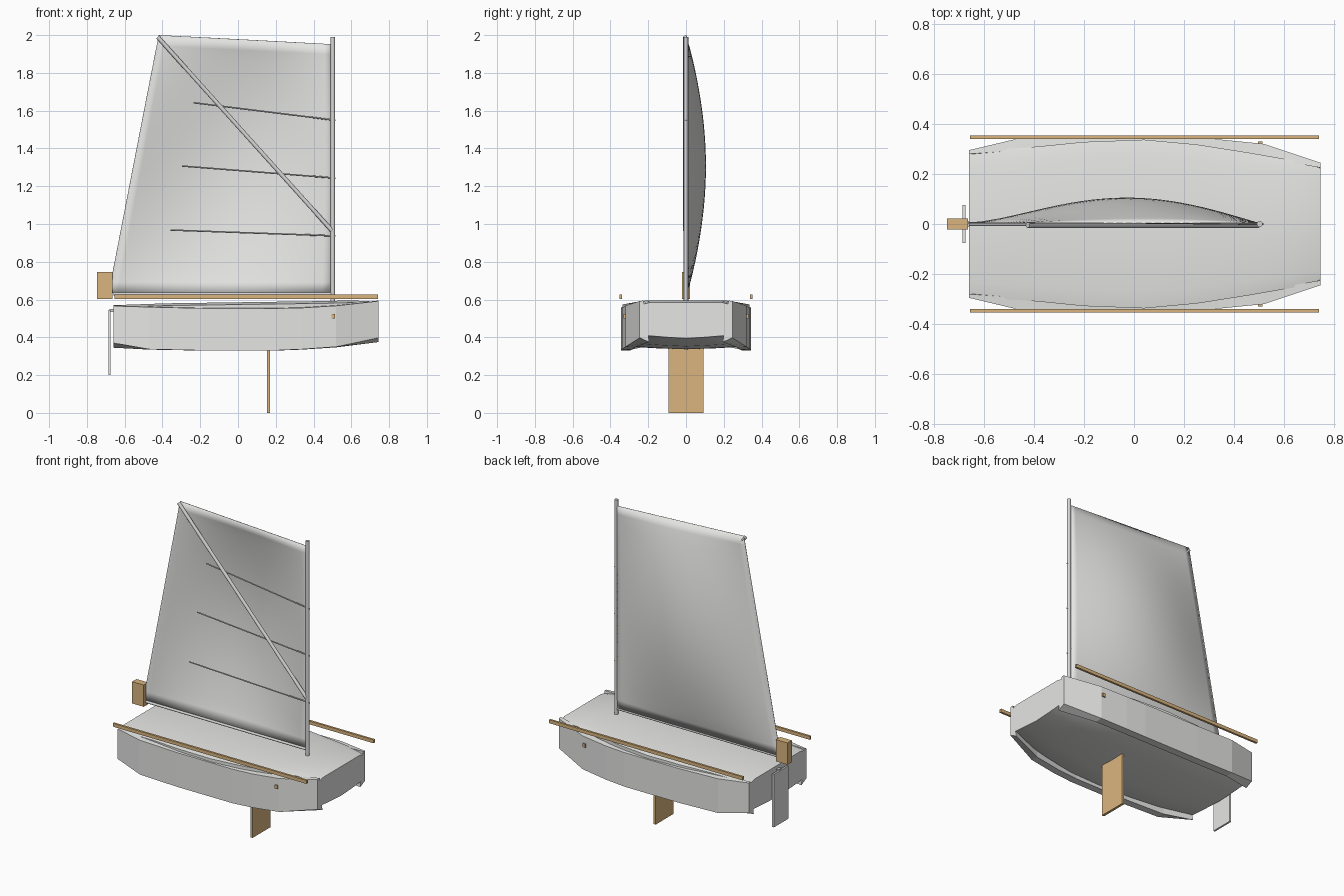
import bpy, bmesh, math
from mathutils import Vector

if "Cube" in bpy.data.objects:
    bpy.data.objects.remove(bpy.data.objects["Cube"])


def material(name, rgb):
    m = bpy.data.materials.new(name)
    m.diffuse_color = (*rgb, 1)
    m.use_nodes = True
    m.node_tree.nodes["Principled BSDF"].inputs["Base Color"].default_value = m.diffuse_color
    return m


WHITE = material("white_hull", (0.79, 0.79, 0.78))
METAL = material("pale_metal", (0.68, 0.68, 0.68))
WOOD = material("light_wood", (0.70, 0.46, 0.21))


def finish(bm, name, mat, smooth=None):
    bmesh.ops.recalc_face_normals(bm, faces=bm.faces[:])
    me = bpy.data.meshes.new(name)
    bm.to_mesh(me)
    bm.free()
    ob = bpy.data.objects.new(name, me)
    bpy.context.collection.objects.link(ob)
    me.materials.append(mat)
    if smooth:
        bpy.ops.object.select_all(action='DESELECT')
        ob.select_set(True)
        bpy.context.view_layer.objects.active = ob
        bpy.ops.object.shade_smooth_by_angle(angle=math.radians(smooth))
    return ob


def box(name, lo, hi, mat):
    bm = bmesh.new()
    bmesh.ops.create_cube(bm, size=1)
    for v in bm.verts:
        v.co = [(lo[i] + hi[i]) / 2 + v.co[i] * (hi[i] - lo[i]) for i in range(3)]
    return finish(bm, name, mat)


def rod(name, a, b, r, mat, sides=12):
    a, b = Vector(a), Vector(b)
    bm = bmesh.new()
    bmesh.ops.create_cone(bm, cap_ends=True, segments=sides, radius1=r, radius2=r,
                          depth=(b - a).length)
    bm.transform((b - a).to_track_quat('Z', 'Y').to_matrix().to_4x4())
    bmesh.ops.translate(bm, verts=bm.verts[:], vec=(a + b) / 2)
    return finish(bm, name, mat, 40)


def loft(name, sections, mat, smooth=None):
    """Skin closed rings of equal length and cap both ends."""
    bm = bmesh.new()
    rings = [[bm.verts.new(p) for p in s] for s in sections]
    n = len(rings[0])
    for r, s in zip(rings, rings[1:]):
        for i in range(n):
            j = (i + 1) % n
            bm.faces.new((r[i], r[j], s[j], s[i]))
    bm.faces.new(rings[0])
    bm.faces.new(rings[-1])
    return finish(bm, name, mat, smooth)


def lerp_table(t, x):
    for (x0, a), (x1, b) in zip(t, t[1:]):
        if x <= x1:
            return a + (b - a) * (x - x0) / (x1 - x0)
    return t[-1][1]


# Hull body: crowned deck, shallow V bottom with rocker at both ends
body_w = [(-0.66, 0.29), (-0.38, 0.31), (-0.2, 0.328), (0.04, 0.337),
          (0.25, 0.318), (0.46, 0.285), (0.745, 0.235)]
deck_z = [(-0.66, 0.57), (-0.38, 0.58), (0.46, 0.592), (0.65, 0.597), (0.745, 0.585)]
keel_z = [(-0.66, 0.365), (-0.4, 0.345), (-0.1, 0.335), (0.25, 0.337),
          (0.5, 0.355), (0.745, 0.395)]
secs = []
for x in (-0.66, -0.52, -0.38, -0.2, 0.04, 0.25, 0.46, 0.6, 0.7, 0.745):
    w, d, k = (lerp_table(t, x) for t in (body_w, deck_z, keel_z))
    half = [(0, d), (w * 0.8, d), (w, d - 0.012), (w, k + 0.03),
            (w * 0.85, k + 0.014), (w * 0.45, k + 0.006), (0, k)]
    ring = half + [(-y, z) for y, z in half[-2:0:-1]]
    secs.append([(x, y, z) for y, z in ring])
loft("hull_body", secs, WHITE, 35)

# Faceted side shells: x, outer y, top z, outer bottom z, inner bottom z
shell = [(-0.66, 0.295, 0.566, 0.37, 0.345), (-0.47, 0.34, 0.56, 0.337, 0.335),
         (-0.2, 0.345, 0.554, 0.331, 0.33), (0.2, 0.345, 0.553, 0.331, 0.33),
         (0.34, 0.338, 0.556, 0.337, 0.335), (0.52, 0.32, 0.567, 0.35, 0.347),
         (0.745, 0.245, 0.592, 0.398, 0.375)]
for side, s in (("left", 1), ("right", -1)):
    loft(f"{side}_hull_side",
         [[(x, s * y, t), (x, s * y, b), (x, s * (y - 0.05), c),
           (x, s * (lerp_table(body_w, x) - 0.01), t + 0.003)]
          for x, y, t, b, c in shell], WHITE)
    # Gunwale rail and small side fitting
    y0, y1 = sorted((s * 0.339, s * 0.353))
    box(f"{side}_rail", (-0.655, y0, 0.604), (0.74, y1, 0.626), WOOD)
    y0, y1 = sorted((s * 0.30, s * 0.33))
    box(f"{side}_peg", (0.495, y0, 0.5), (0.514, y1, 0.523), WOOD)

# Foils and tiller
box("daggerboard", (0.154, -0.092, 0), (0.17, 0.092, 0.36), WOOD)
box("rudder", (-0.686, -0.075, 0.2), (-0.674, 0.075, 0.545), WHITE)
box("rudder_hinge", (-0.68, -0.012, 0.535), (-0.655, 0.012, 0.55), METAL)
box("tiller", (-0.747, -0.022, 0.604), (-0.664, 0.022, 0.746), WOOD)

# Spars
rod("mast", (0.502, 0, 0.585), (0.502, 0, 1.99), 0.012, METAL)
rod("boom", (-0.66, 0, 0.63), (0.5, 0, 0.63), 0.008, METAL)
rod("sprit", (-0.425, -0.004, 1.99), (0.497, -0.004, 0.965), 0.011, METAL)

# Battens
for i, (x0, z0, x1, z1) in enumerate([(-0.235, 1.642, 0.517, 1.549),
                                      (-0.297, 1.307, 0.517, 1.243),
                                      (-0.358, 0.968, 0.517, 0.937)]):
    rod(f"batten_{i + 1}", (x0, 0.008, z0), (x1, 0.0, z1), 0.004, METAL, 8)

# Sail: four-cornered sheet bellied to one side
foot_a, foot_b = Vector((-0.685, 0, 0.636)), Vector((0.495, 0, 0.636))
head_a, head_b = Vector((-0.42, 0, 2.0)), Vector((0.495, 0, 1.952))
N = 24
bm = bmesh.new()
grid = []
for j in range(N + 1):
    v = j / N
    row = []
    for i in range(N + 1):
        u = i / N
        p = foot_a.lerp(foot_b, u).lerp(head_a.lerp(head_b, u), v)
        p.y = 0.004 + 0.1 * math.sin(math.pi * u) * math.sin(math.pi * v) ** 0.85
        row.append(bm.verts.new(p))
    grid.append(row)
for j in range(N):
    for i in range(N):
        bm.faces.new((grid[j][i], grid[j][i + 1], grid[j + 1][i + 1], grid[j + 1][i]))
sail = finish(bm, "sail", WHITE, 60)
thick = sail.modifiers.new("thickness", 'SOLIDIFY')
thick.thickness = 0.003
thick.offset = 0
